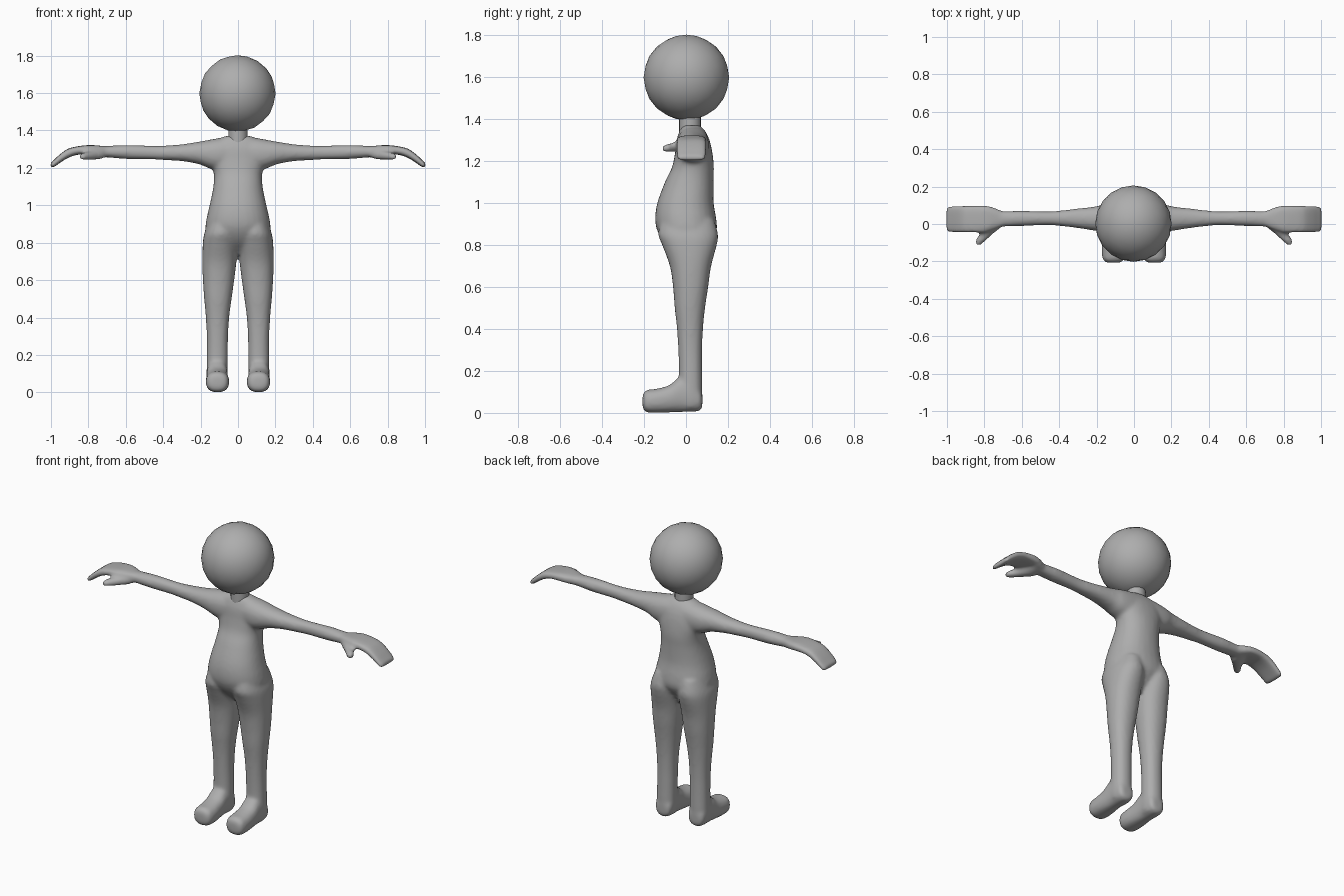
import bpy, bmesh, math

grey = bpy.data.materials.new("plain grey")
grey.diffuse_color = (0.42, 0.42, 0.42, 1)


def smooth_rows(rows, steps=4):
    """Catmull-Rom interpolation between cross-section rows."""
    out = []
    for i in range(len(rows) - 1):
        p0, p1 = rows[max(i - 1, 0)], rows[i]
        p2, p3 = rows[i + 1], rows[min(i + 2, len(rows) - 1)]
        for s in range(steps):
            t = s / steps
            out.append([0.5 * (2 * b + (c - a) * t + (2 * a - 5 * b + 4 * c - d) * t * t
                               + (3 * b - a - 3 * c + d) * t ** 3)
                        for a, b, c, d in zip(p0, p1, p2, p3)])
    return out + [list(rows[-1])]


def loft(bm, axis, rows, power=2.2, mirror=1, sides=28):
    """Closed tube along an axis; each row is position, then min/max on the other two axes."""
    others = [a for a in range(3) if a != axis]
    rings = []
    for pos, a0, a1, b0, b1 in smooth_rows(rows):
        ring = []
        for k in range(sides):
            t = 2 * math.pi * k / sides
            c, s = math.cos(t), math.sin(t)
            co = [0, 0, 0]
            co[axis] = pos
            co[others[0]] = (a0 + a1) / 2 + (a1 - a0) / 2 * math.copysign(abs(c) ** (2 / power), c)
            co[others[1]] = (b0 + b1) / 2 + (b1 - b0) / 2 * math.copysign(abs(s) ** (2 / power), s)
            co[0] *= mirror
            ring.append(bm.verts.new(co))
        rings.append(ring)
    faces = [bm.faces.new(rings[0]), bm.faces.new(rings[-1])]
    for r, q in zip(rings, rings[1:]):
        for k in range(sides):
            n = (k + 1) % sides
            faces.append(bm.faces.new((r[k], r[n], q[n], q[k])))
    bmesh.ops.recalc_face_normals(bm, faces=faces)


def finish(bm, name):
    mesh = bpy.data.meshes.new(name)
    bm.to_mesh(mesh)
    bm.free()
    mesh.materials.append(grey)
    mesh.shade_smooth()
    obj = bpy.data.objects.new(name, mesh)
    bpy.context.collection.objects.link(obj)
    return obj


# Cross-sections: torso (z, x range, y range)
torso = [(0.74, -0.05, 0.05, -0.03, 0.07), (0.80, -0.13, 0.13, -0.095, 0.11),
         (0.86, -0.172, 0.172, -0.134, 0.145), (0.92, -0.17, 0.17, -0.147, 0.145),
         (1.00, -0.152, 0.152, -0.137, 0.132), (1.10, -0.132, 0.132, -0.10, 0.131),
         (1.17, -0.13, 0.13, -0.067, 0.133), (1.24, -0.15, 0.15, -0.052, 0.126),
         (1.30, -0.16, 0.16, -0.045, 0.112), (1.345, -0.12, 0.12, -0.03, 0.09),
         (1.37, -0.07, 0.07, -0.015, 0.065)]
# Leg (z, x range, y range)
leg = [(0.02, 0.065, 0.155, -0.02, 0.06), (0.06, 0.055, 0.168, -0.035, 0.077),
       (0.20, 0.054, 0.167, -0.034, 0.077), (0.30, 0.053, 0.167, -0.037, 0.077),
       (0.40, 0.047, 0.172, -0.043, 0.081), (0.50, 0.034, 0.181, -0.054, 0.091),
       (0.60, 0.020, 0.188, -0.062, 0.106), (0.70, 0.008, 0.191, -0.077, 0.120),
       (0.80, 0.0, 0.188, -0.114, 0.147), (0.85, 0.0, 0.180, -0.132, 0.153),
       (0.92, 0.01, 0.155, -0.12, 0.135)]
# Foot (y, x range, z range)
foot = [(-0.207, 0.075, 0.145, 0.025, 0.085), (-0.19, 0.053, 0.167, 0.003, 0.108),
        (-0.14, 0.047, 0.172, 0.0, 0.115), (-0.08, 0.052, 0.170, 0.002, 0.132),
        (-0.03, 0.055, 0.168, 0.004, 0.17), (0.03, 0.055, 0.168, 0.005, 0.17),
        (0.065, 0.062, 0.160, 0.010, 0.12), (0.078, 0.075, 0.145, 0.025, 0.09)]
# Arm (x, y range, z range)
arm = [(0.02, -0.04, 0.11, 1.19, 1.368), (0.10, -0.045, 0.11, 1.185, 1.36),
       (0.16, -0.042, 0.105, 1.20, 1.349), (0.21, -0.036, 0.093, 1.22, 1.34),
       (0.30, -0.022, 0.083, 1.236, 1.326), (0.40, -0.010, 0.071, 1.242, 1.319),
       (0.47, -0.006, 0.067, 1.246, 1.319), (0.60, -0.011, 0.071, 1.248, 1.322),
       (0.70, -0.014, 0.069, 1.256, 1.318), (0.76, -0.018, 0.075, 1.26, 1.316)]
# Mitten hand, drooping at the fingertips (x, y range, z range)
hand = [(0.70, -0.012, 0.066, 1.262, 1.314), (0.75, -0.030, 0.088, 1.266, 1.320),
        (0.80, -0.045, 0.099, 1.272, 1.322), (0.86, -0.046, 0.099, 1.270, 1.315),
        (0.91, -0.047, 0.099, 1.253, 1.302), (0.955, -0.047, 0.099, 1.225, 1.270),
        (0.985, -0.045, 0.096, 1.203, 1.242), (1.003, -0.036, 0.087, 1.200, 1.226)]
# Thumb (y, x range, z range)
thumb = [(-0.112, 0.818, 0.848, 1.246, 1.272), (-0.085, 0.788, 0.848, 1.242, 1.282),
         (-0.05, 0.750, 0.822, 1.243, 1.290), (-0.01, 0.705, 0.80, 1.246, 1.302),
         (0.03, 0.70, 0.78, 1.255, 1.305)]

# Body: overlapping limbs fused into one soft skin
bm = bmesh.new()
loft(bm, 2, torso)
for side in (1, -1):
    loft(bm, 2, leg, mirror=side)
    loft(bm, 1, foot, 2.4, side)
    loft(bm, 0, arm, mirror=side)
    loft(bm, 0, hand, 3.2, side)
    loft(bm, 1, thumb, mirror=side)
body = finish(bm, "body")
fuse = body.modifiers.new("fuse", 'REMESH')
fuse.mode = 'VOXEL'
fuse.voxel_size = 0.01
fuse.use_smooth_shade = True
soften = body.modifiers.new("soften", 'SMOOTH')
soften.factor = 0.5
soften.iterations = 8

# Neck
bm = bmesh.new()
loft(bm, 2, [(1.30, -0.052, 0.052, -0.033, 0.071), (1.43, -0.052, 0.052, -0.033, 0.071)], 2, sides=20)
finish(bm, "neck")

# Head
bm = bmesh.new()
bmesh.ops.create_icosphere(bm, subdivisions=3, radius=0.204)
bmesh.ops.translate(bm, verts=bm.verts, vec=(-0.003, 0.002, 1.598))
finish(bm, "head")
